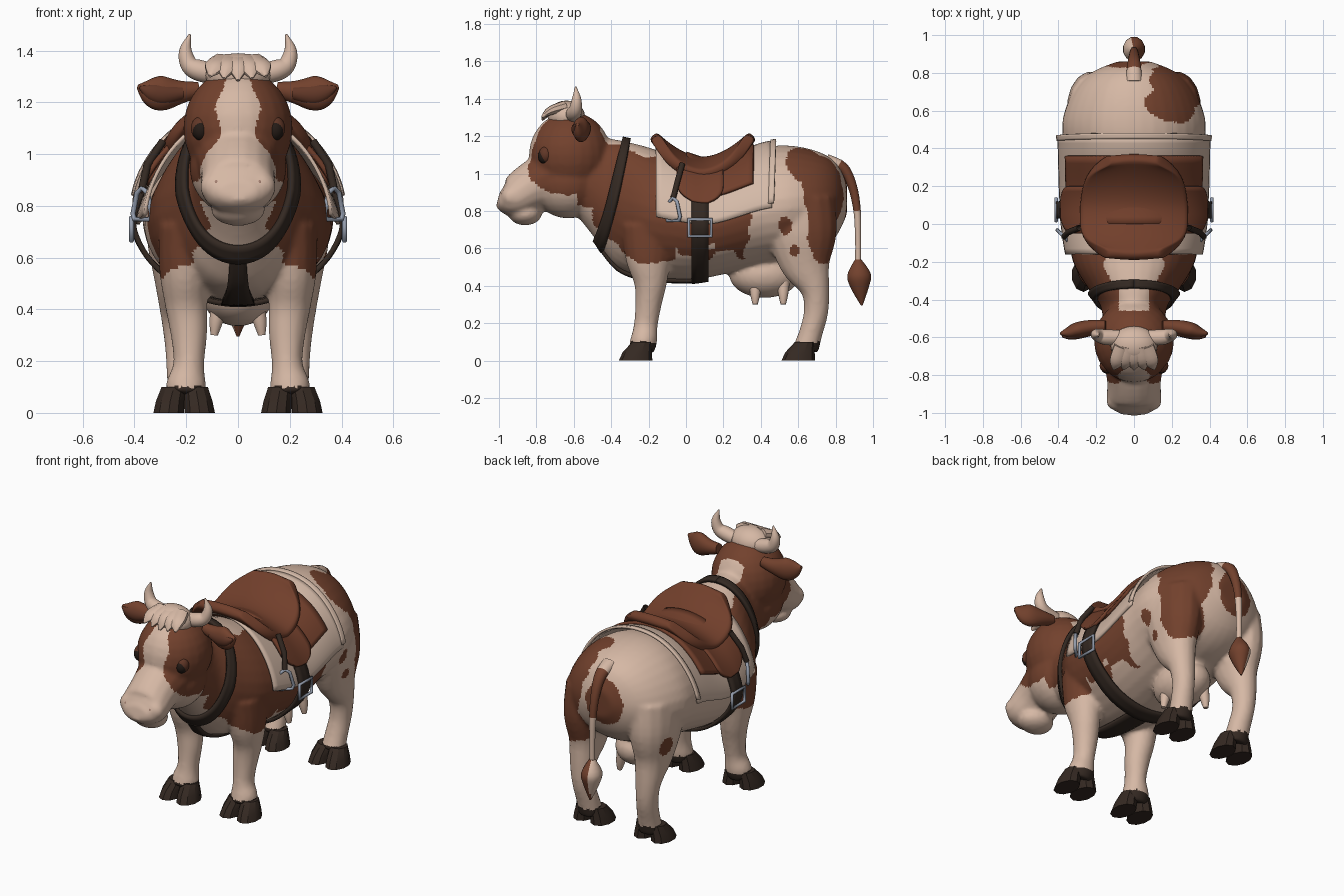
import bpy, bmesh, math
from mathutils import Vector, Matrix

if "Cube" in bpy.data.objects:
    bpy.data.objects.remove(bpy.data.objects["Cube"])

X, Y, Z = Vector((1, 0, 0)), Vector((0, 1, 0)), Vector((0, 0, 1))

def material(name, *rgb):
    m = bpy.data.materials.new(name)
    m.diffuse_color = (*rgb, 1)
    m.use_nodes = True
    m.node_tree.nodes["Principled BSDF"].inputs["Base Color"].default_value = m.diffuse_color
    return m

PALE = material("pale hide", .67, .48, .375)
BROWN = material("brown hide", .17, .053, .026)
HOOF = material("hoof", .035, .022, .016)
STRAP = material("dark leather", .034, .022, .016)
METAL = material("metal", .30, .34, .42)
CLOTH = material("blanket cloth", .66, .49, .39)
SADDLE = material("saddle leather", .165, .049, .024)
EYE = material("eye", .018, .011, .008)
DARK = material("dark skin", .12, .038, .02)
NOSE = material("nostril", .36, .21, .16)

def finish(name, bm, mats, rule=None, angle=45):
    bmesh.ops.recalc_face_normals(bm, faces=bm.faces)
    me = bpy.data.meshes.new(name)
    bm.to_mesh(me)
    bm.free()
    ob = bpy.data.objects.new(name, me)
    bpy.context.collection.objects.link(ob)
    for m in mats:
        me.materials.append(m)
    if rule:
        for p in me.polygons:
            p.material_index = rule(p.center)
    bpy.ops.object.select_all(action='DESELECT')
    ob.select_set(True)
    bpy.context.view_layer.objects.active = ob
    bpy.ops.object.shade_smooth_by_angle(angle=math.radians(angle))
    return ob

def spline(pts, k):
    """Catmull-Rom points through rows of numbers."""
    q = [pts[0], *pts, pts[-1]]
    out = []
    for a, b, c, d in zip(q, q[1:], q[2:], q[3:]):
        for i in range(k):
            t = i / k
            out.append([.5 * (2*B + (C-A)*t + (2*A-5*B+4*C-D)*t*t + (3*B-A-3*C+D)*t**3)
                        for A, B, C, D in zip(a, b, c, d)])
    return out + [list(pts[-1])]

def loft(bm, pts, ref=X, n=16, k=4, tangent=None, shape=lambda side, up: 1):
    """Closed solid from rows x, y, z, radius along ref, other radius."""
    rows = spline(pts, k)
    rings = []
    for i, r in enumerate(rows):
        a, b = rows[max(i-1, 0)], rows[min(i+1, len(rows)-1)]
        t = tangent or (Vector(b[:3]) - Vector(a[:3])).normalized()
        s = (ref - t * ref.dot(t)).normalized()
        u = t.cross(s)
        ang = [2 * math.pi * (j + .5) / n for j in range(n)]
        rings.append([bm.verts.new(Vector(r[:3]) + s*r[3]*math.cos(w)*shape(math.cos(w), -math.sin(w))
                                   + u*r[4]*math.sin(w)) for w in ang])
    for A, B in zip(rings, rings[1:]):
        for j in range(n):
            bm.faces.new((A[j], A[(j+1) % n], B[(j+1) % n], B[j]))
    bm.faces.new(rings[0])
    bm.faces.new(rings[-1])

def ball(bm, c, r):
    bmesh.ops.create_uvsphere(bm, u_segments=24, v_segments=14, radius=1,
                              matrix=Matrix.Translation(c) @ Matrix.Diagonal((*r, 1)))

def mirror(pts, s):
    return [(p[0]*s, *p[1:]) for p in pts]

# Trunk sections: y, top, bottom, half width
trunk = [(-.62, 1.22, .82, .15), (-.5, 1.215, .67, .165), (-.42, 1.19, .555, .185),
         (-.34, 1.175, .48, .245), (-.2, 1.14, .44, .325), (0, 1.07, .43, .36),
         (.1, 1.04, .44, .365), (.2, 1.05, .46, .37), (.4, 1.135, .5, .375),
         (.55, 1.15, .53, .38), (.7, 1.12, .58, .325), (.8, 1.06, .66, .23), (.86, .95, .78, .09)]
dense = spline(trunk, 6)

def slope(side, up):
    """Flanks fall away a little above the middle."""
    return 1 - .14 * max(0, up) * abs(side)

def section(y):
    for a, b in zip(dense, dense[1:]):
        if y <= b[0]:
            t = max(0, (y - a[0]) / (b[0] - a[0]))
            top, bot, hw = [p + (q-p)*t for p, q in zip(a[1:], b[1:])]
            return (top+bot)/2, (top-bot)/2, hw
    return .86, .08, .09

# Hide: trunk, legs, head and udder fused into one skin
bm = bmesh.new()
loft(bm, [(0, y, (t+b)/2, w, (t-b)/2) for y, t, b, w in trunk], n=32, tangent=Y, shape=slope)
foreleg = [(.2, -.2, .72, .11, .15), (.205, -.2, .55, .10, .125), (.2, -.19, .42, .083, .09),
           (.19, -.2, .31, .072, .072), (.19, -.215, .19, .06, .064), (.2, -.225, .11, .078, .072), (.205, -.24, .06, .07, .07)]
hindleg = [(.21, .6, .85, .14, .2), (.225, .62, .68, .13, .19), (.225, .64, .52, .10, .14),
           (.225, .69, .38, .075, .078), (.22, .695, .26, .063, .066), (.21, .668, .15, .066, .063), (.205, .64, .06, .07, .07)]
for s in (1, -1):
    loft(bm, mirror(foreleg, s))
    loft(bm, mirror(hindleg, s))
    ball(bm, (.085*s, -.935, .875), (.062, .055, .06))
ball(bm, (0, -.62, 1.1), (.212, .22, .23))
ball(bm, (0, -.63, .95), (.188, .2, .19))
loft(bm, [(0, -.66, 1.0, .18, .17), (0, -.82, .93, .145, .135), (0, -.92, .87, .145, .11),
          (0, -.975, .86, .12, .075), (0, -1.005, .865, .07, .04)])
ball(bm, (0, -.86, .785), (.105, .09, .062))
ball(bm, (0, .42, .46), (.14, .19, .125))

spots = [((.28, .74, .95), (.25, .13, .25)), ((.3, .74, .68), (.2, .09, .16)),
         ((.26, .64, 1.08), (.21, .11, .14)), ((-.03, .86, .88), (.12, .13, .14)),
         ((.36, .53, .72), (.1, .036, .05)), ((.36, .58, .59), (.1, .03, .032)),
         ((-.34, .67, .61), (.14, .05, .055)), ((-.3, .47, .45), (.08, .07, .08))]

def hide_colour(p):
    x, y, z = p
    w = .018 * math.sin(23*y + 17*z) + .01 * math.sin(51*z - 37*y)
    ax = abs(x)
    if z < .1:
        return 2
    if any(sum(((a-b)/r)**2 for a, b, r in zip(p, c, rad)) < 1 + 6*w for c, rad in spots):
        return 1
    if y < -.5:        # face and cheeks, with a pale blaze and muzzle
        blaze = .074 + max(0, 1.08 - z) * .5 - max(0, z - 1.2) * .15 + w*.5
        cheek = y > -.86 + max(0, 1.05 - z) * .6 + w and z > .81 + max(0, -.59 - y) * .35 + w
        return int(cheek and (ax > blaze or y > -.58))
    if y < -.32:       # neck
        return int(z > .72 - (y + .5) * .9 + w and not (ax < .08 and z > 1.1 and y > -.46)
                   and (ax > .1 + w or z > .75))
    if y < -.06:       # shoulders
        return int(z > .53 + w and ax > .14 + w)
    return int(x > 0 and y < .33 + w and z > .57 + w*2)

raw = finish("hide_base", bm, [])
mod = raw.modifiers.new("fuse", 'REMESH')
mod.mode, mod.voxel_size = 'VOXEL', .0125
mod = raw.modifiers.new("soften", 'SMOOTH')
mod.factor, mod.iterations = .5, 5
fused = bpy.data.meshes.new_from_object(raw.evaluated_get(bpy.context.evaluated_depsgraph_get()))
bpy.data.objects.remove(raw)
bm = bmesh.new()
bm.from_mesh(fused)
finish("hide", bm, [PALE, BROWN, HOOF], hide_colour, 70)

# Paired parts: hooves, ears, horns, eyes, nostrils, teats
for s, side in ((1, "right"), (-1, "left")):
    for leg, y in (("front", -.27), ("hind", .6)):
        bm = bmesh.new()
        for d in (-1, 1):
            loft(bm, [((.208+d*.06)*s, y, 0, .062, .09), ((.208+d*.054)*s, y+.01, .045, .058, .078),
                      ((.206+d*.042)*s, y+.035, .1, .05, .052)], n=10, k=1, tangent=Z)
        finish(f"{leg}_hoof_{side}", bm, [HOOF], angle=30)
    ear = [(.15, -.54, 1.25, .03, .03), (.22, -.545, 1.24, .045, .038), (.295, -.56, 1.235, .068, .042),
           (.345, -.575, 1.245, .052, .03), (.388, -.58, 1.262, .008, .008)]
    bm = bmesh.new()
    loft(bm, mirror(ear, s), Z)
    finish("ear_" + side, bm, [BROWN])
    bm = bmesh.new()
    loft(bm, [(p[0]*s*.98, p[1]-.014, p[2]-.004, p[3]*.62, p[4]*.8) for p in ear[1:]], Z)
    finish("inner_ear_" + side, bm, [DARK])
    bm = bmesh.new()
    loft(bm, mirror([(.08, -.6, 1.31, .04, .04), (.145, -.6, 1.322, .042, .042), (.188, -.59, 1.345, .035, .035),
                     (.203, -.585, 1.4, .025, .025), (.186, -.59, 1.463, .004, .004)], s), Y)
    finish("horn_" + side, bm, [PALE])
    bm = bmesh.new()
    ball(bm, (.143*s, -.757, 1.093), (.034, .035, .041))
    finish("eye_" + side, bm, [EYE])
    bm = bmesh.new()
    ball(bm, (.142*s, -.75, 1.1), (.04, .037, .046))
    finish("eyelid_" + side, bm, [DARK])
    bm = bmesh.new()
    ball(bm, (.082*s, -.972, .885), (.017, .017, .02))
    finish("nostril_" + side, bm, [NOSE])
    bm = bmesh.new()
    for y in (.37, .52):
        loft(bm, [(.07*s, y, .42, .035, .035), (.085*s, y, .35, .026, .026), (.092*s, y, .3, .014, .014)])
    finish("teats_" + side, bm, [PALE])

# Forelock
bm = bmesh.new()
ball(bm, (0, -.64, 1.305), (.125, .1, .085))
for i in range(-2, 3):
    x = i * .045
    loft(bm, [(x*.7, -.65, 1.36, .045, .03), (x, -.725, 1.335, .042, .025), (x*1.2, -.77, 1.285 + .008*abs(i), .006, .006)], n=8)
finish("forelock", bm, [PALE])

# Tail and tuft
bm = bmesh.new()
loft(bm, [(0, .75, 1.07, .045, .035), (0, .84, 1.03, .036, .03), (0, .89, .93, .027, .025), (0, .915, .8, .021, .02),
          (0, .92, .65, .016, .016), (0, .92, .52, .016, .016)])
finish("tail", bm, [PALE, BROWN], lambda p: int(p.z > .8 and p.y > .82))
bm = bmesh.new()
loft(bm, [(0, .92, .54, .018, .018), (0, .925, .46, .058, .065), (0, .93, .39, .045, .05), (0, .94, .295, .005, .005)], n=12)
finish("tail_tuft", bm, [PALE, BROWN], lambda p: int(p.x > -.01))

# Tack: sheets that follow the trunk; angles in degrees from the spine
def drape(name, mat, ya, yb, a0, a1, off, thick, nu=10, nv=36, shift=None, taper=None):
    bm = bmesh.new()
    rows = []
    for j in range(nv + 1):
        f = j / nv
        a = math.radians(a0 + (a1 - a0) * f)
        k = taper(f) if taper else 1
        o = off(a) if callable(off) else off
        row = []
        for i in range(nu + 1):
            y = (ya + yb)/2 + (yb - ya) * (i/nu - .5) * k + (shift(a) if shift else 0)
            cz, hz, hw = section(y)
            sa, ca = math.sin(a), math.cos(a)
            row.append(bm.verts.new((hw*sa*slope(sa, ca) + o*sa, y, cz + (hz+o)*ca)))
        rows.append(row)
    for A, B in zip(rows, rows[1:]):
        for i in range(nu):
            bm.faces.new((A[i], A[i+1], B[i+1], B[i]))
    ob = finish(name, bm, [mat])
    m = ob.modifiers.new("thickness", 'SOLIDIFY')
    m.thickness, m.offset = thick, 0

def tube(name, mat, pts, r, cyclic=True):
    cu = bpy.data.curves.new(name, 'CURVE')
    cu.dimensions, cu.bevel_depth, cu.bevel_resolution = '3D', r, 2
    sp = cu.splines.new('POLY')
    sp.points.add(len(pts) - 1)
    for p, q in zip(sp.points, pts):
        p.co = (*q, 1)
    sp.use_cyclic_u = cyclic
    cu.materials.append(mat)
    bpy.context.collection.objects.link(bpy.data.objects.new(name, cu))

def snug(a):
    """Girth lies over the blanket, then close to the belly."""
    return min(.04, max(.012, .012 + .028 * (math.cos(a) + .6) / .5))

drape("blanket", CLOTH, -.16, .46, -92, 92, .022, .014, nu=20)
drape("blanket_rear_hem", CLOTH, .44, .47, -88, 88, .028, .014, nu=3, shift=lambda a: .012*math.cos(a))
drape("saddle_skirt", SADDLE, 0, .36, -66, 66, .038, .02)
drape("girth", STRAP, .03, .12, 68, 292, snug, .02, nu=3, nv=48)
drape("breast_collar", STRAP, -.415, -.372, 0, 360, .012, .022, nu=3, nv=60, shift=lambda a: .075*math.cos(a))
drape("chest_strap", STRAP, -.47, .06, 170, 190, .008, .02, nu=20, nv=4)
for s, side in ((1, "right"), (-1, "left")):
    drape("saddle_flap_" + side, SADDLE, -.05, .2, 40*s, 73*s, .05, .02, nv=30,
          taper=lambda f: math.sqrt(max(.12, 1 - (max(0, f-.55) / .45)**2.5)))
    # Stirrup with its leather, and girth buckle
    tube("stirrup_" + side, METAL, [((.37+d)*s, -.068+d, z) for d, z in
         ((0, .87), (.02, .85), (.036, .77), (.03, .748), (-.03, .748), (-.036, .77), (-.02, .85))], .01)
    tube("stirrup_leather_" + side, STRAP, [(.29*s, -.02, 1.05), (.35*s, -.045, .96), (.37*s, -.068, .87)], .016, False)
    tube("buckle_" + side, METAL, [(.412*s, .075+dy, .71+dz) for dy, dz in
         ((-.06, -.045), (.06, -.045), (.06, .045), (-.06, .045))], .01)

# Saddle seat with raised front and back
bm = bmesh.new()
bmesh.ops.create_grid(bm, x_segments=20, y_segments=20, size=1)
for v in bm.verts:
    u, t = v.co.x, v.co.y
    w = (.295 if t < 0 else .295 - .03*t) * max(.45, (1 - abs(t)**5) ** .5)
    x, y = u*w, .09 + .25*t*(1 - .1*u*u)
    v.co = (x, y, 1.09 + .135*abs(t)**1.8 - .9*x*x)
seat = finish("saddle_seat", bm, [SADDLE])
m = seat.modifiers.new("padding", 'SOLIDIFY')
m.thickness, m.offset = .06, -1
m = seat.modifiers.new("round", 'SUBSURF')
m.levels = m.render_levels = 1
